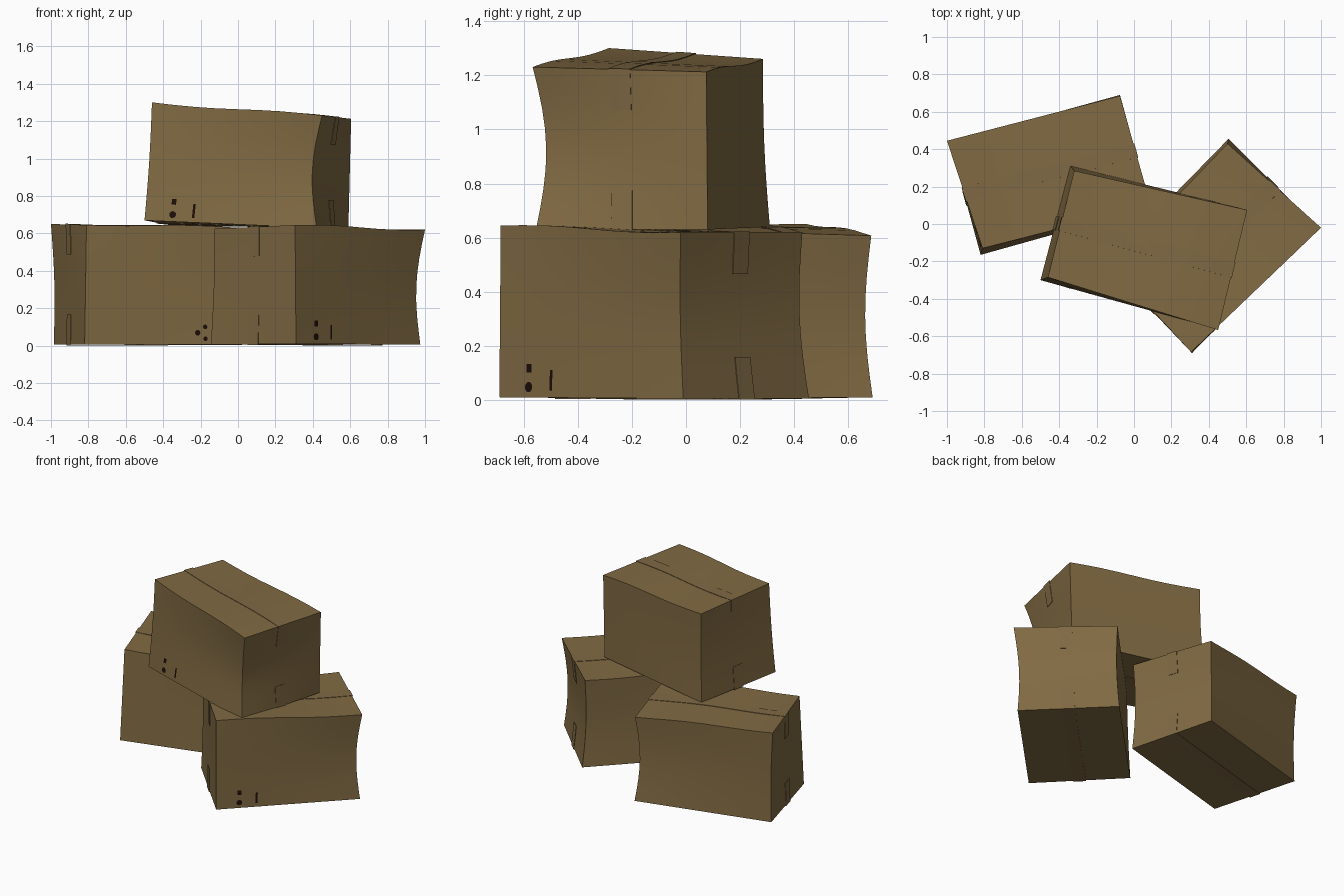
import bpy, bmesh, math
from mathutils import Vector

if "Cube" in bpy.data.objects:
    bpy.data.objects.remove(bpy.data.objects["Cube"])


def material(name, color):
    m = bpy.data.materials.new(name)
    m.use_nodes = True
    m.diffuse_color = (*color, 1)
    bsdf = m.node_tree.nodes["Principled BSDF"]
    bsdf.inputs["Base Color"].default_value = (*color, 1)
    bsdf.inputs["Roughness"].default_value = 0.9
    return m


cardboard = material("cardboard brown", (0.22, 0.145, 0.056))
tape_mat = material("packing tape tan", (0.215, 0.142, 0.058))
ink = material("dark print ink", (0.012, 0.004, 0.003))

SEGMENTS = 8
OUT = 0.004  # how far tape and print stand off the cardboard


def box_shape(bottom, top, dents, phase):
    """Return a map from (u, v, w) in the unit cube to the crumpled box."""
    bottom, top = [Vector(p) for p in bottom], [Vector(p) for p in top]
    centre = sum(bottom + top, Vector()) / 8

    def place(u, v, w):
        weights = ((1 - u) * (1 - v), u * (1 - v), u * v, (1 - u) * v)
        p = Vector()
        pull = 0
        for k, a, b, d in zip(weights, bottom, top, dents):
            p += k * a.lerp(b, w)
            pull += k * d
        # walls sink in at mid height, the lid ripples slightly
        inward = Vector((centre.x - p.x, centre.y - p.y, 0))
        sink = math.sin(math.pi * min(max(w, 0), 1))
        p += inward * pull * sink
        p.z += 0.006 * math.sin(math.tau * u + phase) * max(w, 0)
        return p
    return place


def finish(bm, name, mat, smooth=False):
    mesh = bpy.data.meshes.new(name)
    bm.to_mesh(mesh)
    bm.free()
    mesh.materials.append(mat)
    obj = bpy.data.objects.new(name, mesh)
    bpy.context.collection.objects.link(obj)
    if smooth:
        bpy.ops.object.select_all(action="DESELECT")
        obj.select_set(True)
        bpy.context.view_layer.objects.active = obj
        bpy.ops.object.shade_smooth_by_angle(angle=math.radians(35))
    return obj


def carton(name, place):
    bm = bmesh.new()
    bmesh.ops.create_cube(bm, size=1)
    bmesh.ops.subdivide_edges(bm, edges=bm.edges[:], cuts=SEGMENTS - 1, use_grid_fill=True)
    for vert in bm.verts:
        vert.co = place(*(c + 0.5 for c in vert.co))
    bmesh.ops.recalc_face_normals(bm, faces=bm.faces[:])
    finish(bm, name, cardboard, True)


def tape(name, place, on_top):
    """Strip along the lid or base, folded down over both ends."""
    heights = [0.75, 0.875, 1 + OUT]
    path = [(-OUT, h) for h in heights]
    path += [(i / SEGMENTS, 1 + OUT) for i in range(1, SEGMENTS)]
    path += [(1 + OUT, h) for h in reversed(heights)]
    bm = bmesh.new()
    rows = []
    for u, w in path:
        w = w if on_top else 1 - w
        rows.append([bm.verts.new(place(u, v, w)) for v in (0.4375, 0.5, 0.5625)])
    for a, b in zip(rows, rows[1:]):
        for i in range(2):
            bm.faces.new((a[i], a[i + 1], b[i + 1], b[i]))
    # the strip under the base must not sink below the floor
    if not on_top:
        for vert in bm.verts:
            vert.co.z = max(vert.co.z, 0.002)
    obj = finish(bm, name, tape_mat)
    solid = obj.modifiers.new("thickness", "SOLIDIFY")
    solid.thickness = 0.003
    solid.offset = 0


def prints(name, place, marks):
    """Small printed symbols low on the front wall: (u, w, half width, half height, sides)."""
    bm = bmesh.new()
    for u, w, ru, rw, sides in marks:
        turn = math.pi / 4 if sides == 4 else 0
        grow = math.sqrt(2) if sides == 4 else 1
        ring = []
        for i in range(sides):
            a = math.tau * i / sides + turn
            ring.append(bm.verts.new(place(u + ru * grow * math.cos(a), -OUT,
                                           w + rw * grow * math.sin(a))))
        bm.faces.new(ring)
    finish(bm, name, ink)


dots = [(0.665, 0.1, 0.016, 0.024, 10), (0.71, 0.15, 0.013, 0.02, 10), (0.71, 0.05, 0.013, 0.02, 10)]
bars = [(0.16, 0.06, 0.02, 0.03, 10), (0.16, 0.17, 0.013, 0.025, 4), (0.28, 0.1, 0.007, 0.06, 4)]

# name, base corners, lid corners, dent at each upright edge, ripple phase, print
boxes = [
    ("left_box",
     [(-0.82, -0.165, 0.005), (0.09, 0.09, 0.005), (-0.075, 0.69, 0.01), (-0.985, 0.44, 0.005)],
     [(-0.81, -0.13, 0.65), (0.09, 0.1, 0.63), (-0.075, 0.685, 0.612), (-1.0, 0.445, 0.655)],
     (0.0, 0.03, 0.06, 0.02), 4.0, dots),
    ("right_box",
     [(0.31, -0.69, 0.01), (0.975, -0.01, 0.005), (0.505, 0.455, 0.005), (-0.145, -0.21, 0.005)],
     [(0.305, -0.685, 0.645), (1.0, -0.02, 0.62), (0.5, 0.43, 0.62), (-0.125, -0.22, 0.625)],
     (0.0, 0.06, 0.04, 0.01), 0.0, bars),
    ("upper_box",
     [(-0.5, -0.3, 0.67), (0.42, -0.555, 0.63), (0.59, 0.08, 0.63), (-0.34, 0.31, 0.64)],
     [(-0.46, -0.285, 1.3), (0.45, -0.567, 1.23), (0.605, 0.075, 1.212), (-0.32, 0.285, 1.26)],
     (0.01, 0.1, 0.0, 0.02), 3.0, bars),
]

for name, base, lid, dents, phase, marks in boxes:
    place = box_shape(base, lid, dents, phase)
    carton(name, place)
    tape(name + "_top_tape", place, True)
    tape(name + "_bottom_tape", place, False)
    prints(name + "_print", place, marks)
